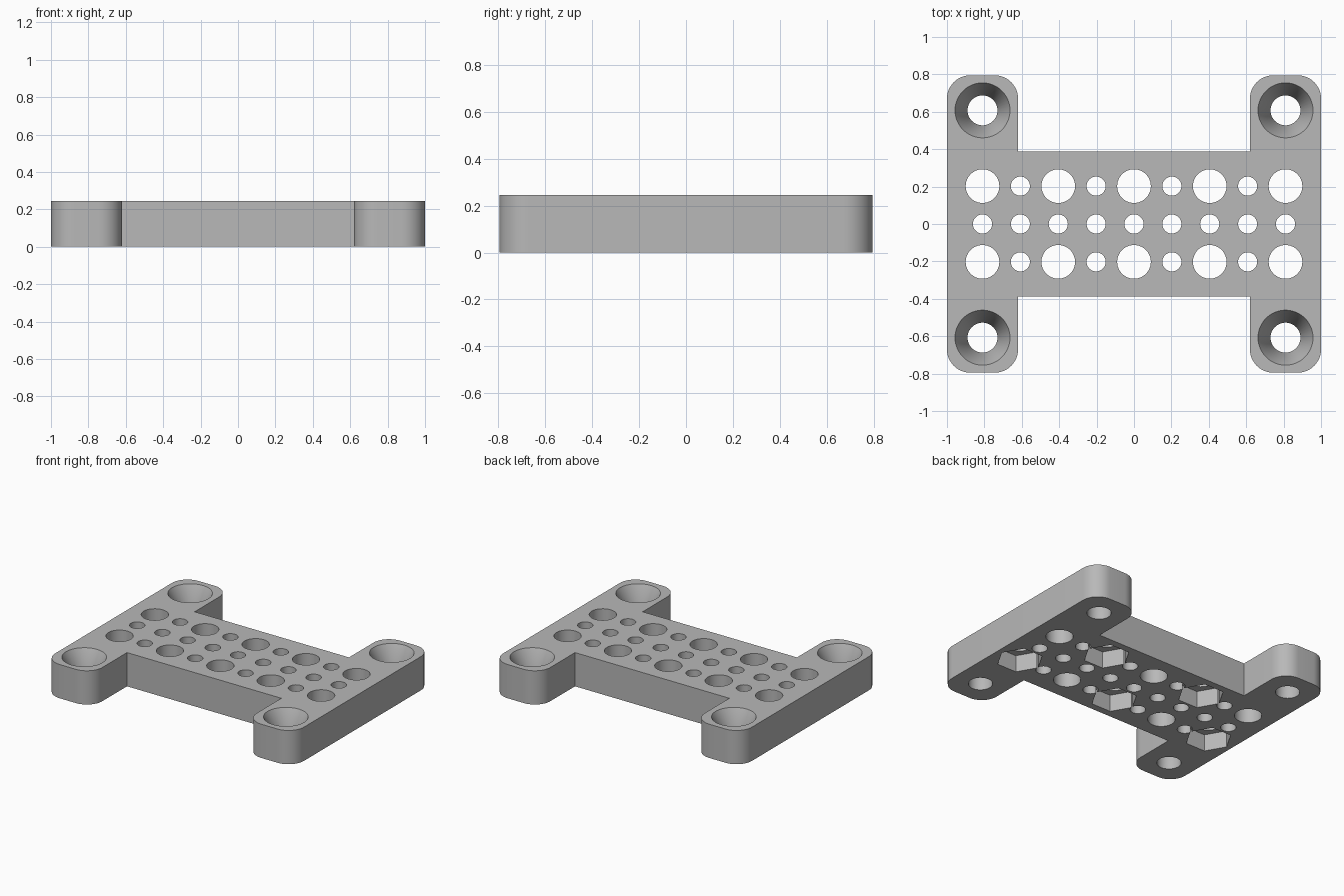
import bpy, bmesh
from math import cos, sin, pi

if "Cube" in bpy.data.objects:
    bpy.data.objects.remove(bpy.data.objects["Cube"])

HEIGHT = 0.245
PITCH = 0.2025          # spacing of the hole grid
SIDES = 48

grey = bpy.data.materials.new("plain grey")
grey.use_nodes = True
grey.diffuse_color = (0.48, 0.48, 0.48, 1)
grey.node_tree.nodes["Principled BSDF"].inputs["Base Color"].default_value = grey.diffuse_color


def new_object(name, bm):
    bmesh.ops.recalc_face_normals(bm, faces=bm.faces)
    mesh = bpy.data.meshes.new(name)
    bm.to_mesh(mesh)
    bm.free()
    mesh.materials.append(grey)
    obj = bpy.data.objects.new(name, mesh)
    bpy.context.collection.objects.link(obj)
    return obj


def add_turned(bm, x, y, profile, sides=SIDES):
    """Closed turned solid from (radius, z) pairs, bottom to top."""
    rings = []
    for r, z in profile:
        rings.append([bm.verts.new((x + r * cos(2 * pi * i / sides),
                                    y + r * sin(2 * pi * i / sides), z))
                      for i in range(sides)])
    for low, high in zip(rings, rings[1:]):
        for i in range(sides):
            j = (i + 1) % sides
            bm.faces.new((low[i], low[j], high[j], high[i]))
    bm.faces.new(rings[0][::-1])
    bm.faces.new(rings[-1])


def arc(cx, cy, r, start, end, steps=12):
    return [(cx + r * cos(start + (end - start) * i / steps),
             cy + r * sin(start + (end - start) * i / steps))
            for i in range(steps + 1)]


# Plate outline: one quarter, mirrored to all four
LEG_X, LEG_Y, BAR_Y, FILLET = 0.62, 0.795, 0.388, 0.125
quarter = [(LEG_X, BAR_Y)]
quarter += arc(LEG_X + FILLET, LEG_Y - FILLET, FILLET, pi, pi / 2)
quarter += arc(1 - FILLET, LEG_Y - FILLET, FILLET, pi / 2, 0)
right_half = quarter + [(x, -y) for x, y in reversed(quarter)]
outline = right_half + [(-x, y) for x, y in reversed(right_half)]

bm = bmesh.new()
base = bm.faces.new([bm.verts.new((x, y, 0)) for x, y in outline])
top = bmesh.ops.extrude_face_region(bm, geom=[base])
bmesh.ops.translate(bm, vec=(0, 0, HEIGHT),
                    verts=[v for v in top["geom"] if isinstance(v, bmesh.types.BMVert)])
plate = new_object("mounting_plate", bm)

# Through holes: alternating large and small, plus countersunk corner holes
LOW, HIGH = -0.05, HEIGHT + 0.05
holes = bmesh.new()
for col in range(-4, 5):
    for row in (-1, 0, 1):
        r = 0.09 if row and col % 2 == 0 else 0.051
        add_turned(holes, col * PITCH, row * PITCH, [(r, LOW), (r, HIGH)])
for sx in (-1, 1):
    for sy in (-1, 1):
        add_turned(holes, sx * 4 * PITCH, sy * 3 * PITCH,
                   [(0.08, LOW), (0.08, HEIGHT - 0.14), (0.147, HEIGHT), (0.147, HIGH)])
hole_cutter = new_object("hole_cutter", holes)

# Hexagonal nut pockets underneath, staggered between the two rows
pockets = bmesh.new()
for col, row in ((4, -1), (2, 1), (0, -1), (-2, 1), (-4, -1)):
    add_turned(pockets, col * PITCH, row * PITCH, [(0.155, LOW), (0.155, 0.122)], 6)
pocket_cutter = new_object("pocket_cutter", pockets)

# Cut, then remove the cutters
bpy.ops.object.select_all(action='DESELECT')
bpy.context.view_layer.objects.active = plate
plate.select_set(True)
for cutter in (hole_cutter, pocket_cutter):
    cutter.hide_render = True
    mod = plate.modifiers.new("cut", 'BOOLEAN')
    mod.operation = 'DIFFERENCE'
    mod.solver = 'EXACT'
    mod.object = cutter
    bpy.ops.object.modifier_apply(modifier=mod.name)
    bpy.data.objects.remove(cutter)

bpy.ops.object.shade_smooth_by_angle(angle=pi / 6)
